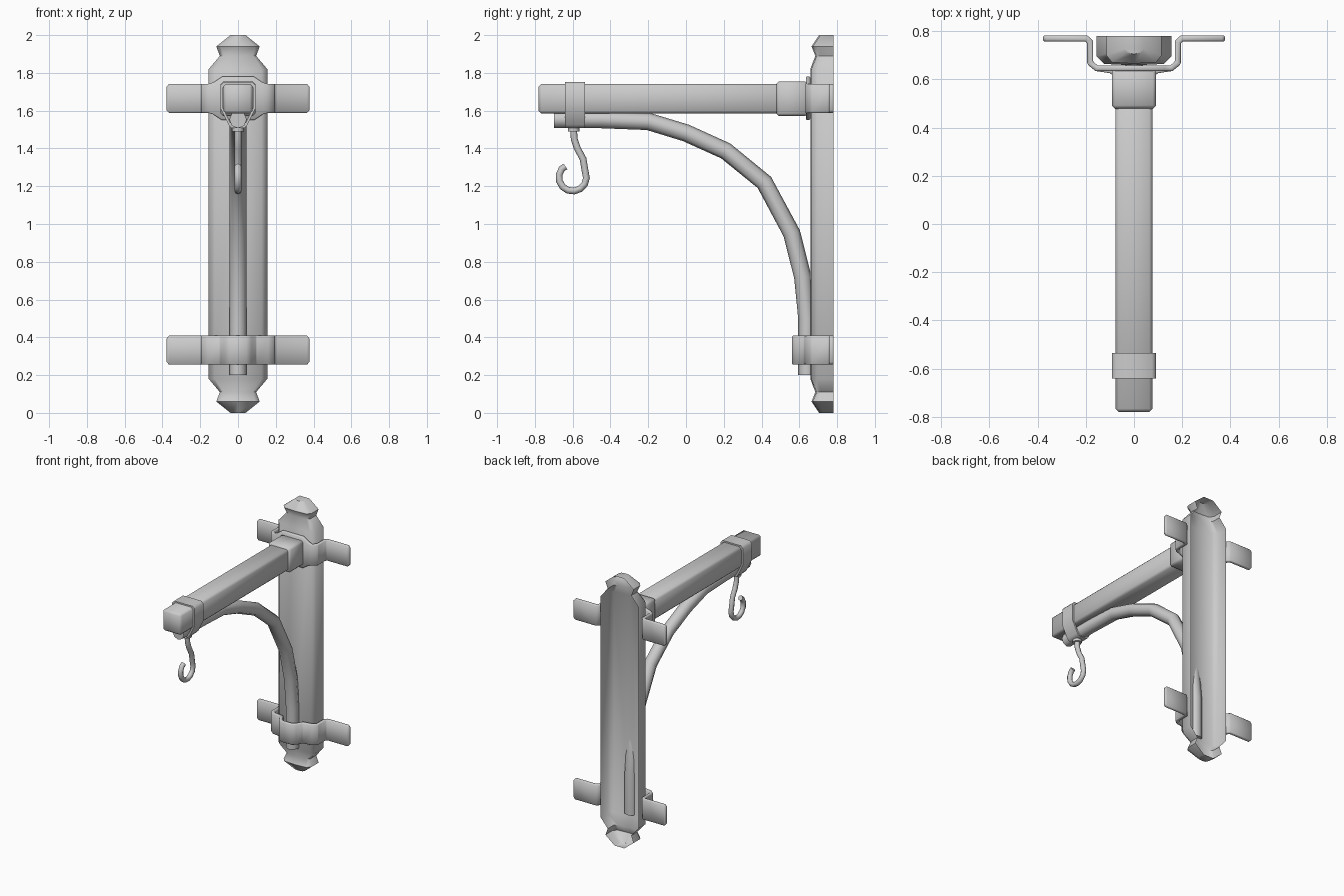
import bpy, bmesh, math
from mathutils import Vector

cube = bpy.data.objects.get("Cube")
if cube:
    bpy.data.objects.remove(cube, do_unlink=True)

grey = bpy.data.materials.new("grey_iron")
grey.use_nodes = True
grey.diffuse_color = (0.6, 0.6, 0.6, 1)
grey.node_tree.nodes["Principled BSDF"].inputs["Base Color"].default_value = (0.6, 0.6, 0.6, 1)


def finish(ob, angle=50):
    """Apply modifiers, assign the material and shade smoothly."""
    bpy.ops.object.select_all(action='DESELECT')
    ob.select_set(True)
    bpy.context.view_layer.objects.active = ob
    bpy.ops.object.convert(target='MESH')
    ob = bpy.context.object
    ob.data.materials.clear()
    ob.data.materials.append(grey)
    bpy.ops.object.shade_smooth_by_angle(angle=math.radians(angle))


def link(name, bm):
    me = bpy.data.meshes.new(name)
    bmesh.ops.recalc_face_normals(bm, faces=bm.faces)
    bm.to_mesh(me)
    bm.free()
    ob = bpy.data.objects.new(name, me)
    bpy.context.collection.objects.link(ob)
    return ob


def loft(bm, rows, closed=False):
    """Skin consecutive rows of points; return the vertex rows."""
    vr = [[bm.verts.new(p) for p in r] for r in rows]
    n = len(vr[0])
    for a, b in zip(vr, vr[1:]):
        for i in range(n if closed else n - 1):
            j = (i + 1) % n
            bm.faces.new((a[i], a[j], b[j], b[i]))
    return vr


def bevel(ob, width, segments=1):
    m = ob.modifiers.new("edge", 'BEVEL')
    m.width, m.segments = width, segments
    m.limit_method = 'ANGLE'
    m.angle_limit = math.radians(50)


def box(name, x, y0, y1, z0, z1, width):
    bm = bmesh.new()
    rows = [[(-x, y, z0), (x, y, z0), (x, y, z1), (-x, y, z1)] for y in (y0, y1)]
    for r in loft(bm, rows, True):
        bm.faces.new(r)
    ob = link(name, bm)
    bevel(ob, width)
    finish(ob)


def tube(name, points, radius, resolution):
    """Round bar following a path in the side plane."""
    cu = bpy.data.curves.new(name, 'CURVE')
    cu.dimensions = '3D'
    cu.bevel_depth, cu.bevel_resolution = radius, resolution
    cu.use_fill_caps = True
    sp = cu.splines.new('POLY')
    sp.points.add(len(points) - 1)
    for p, (y, z) in zip(sp.points, points):
        p.co = (0, y, z, 1)
    ob = bpy.data.objects.new(name, cu)
    bpy.context.collection.objects.link(ob)
    finish(ob)


def strap(name, half, z):
    """Bent flat band; half lists (x, y, half height) from the centre out."""
    path = [(-x, y, h) for x, y, h in reversed(half)] + half
    bm = bmesh.new()
    loft(bm, [[(x, y, z - h), (x, y, z + h)] for x, y, h in path])
    ob = link(name, bm)
    m = ob.modifiers.new("thickness", 'SOLIDIFY')
    m.thickness, m.offset = 0.024, 0
    m.use_even_offset = True
    bevel(ob, 0.005)
    finish(ob)


# Wall post: hollow shell, open at the back, with notched finials
ends = [(0, .04, .705), (.06, .115, .665), (.11, .096, .685), (.18, .155, .658)]
levels = ends + [(2 - z, w, f) for z, w, f in reversed(ends)]
rows = []
for z, w, f in levels:
    c = (0.78 - f) * 0.3
    rows.append([(-w, .78, z), (-w, f + c, z), (-w * .8, f + .006, z), (0, f, z),
                 (w * .8, f + .006, z), (w, f + c, z), (w, .78, z)])
bm = bmesh.new()
vr = loft(bm, rows)
for r in (vr[0], vr[-1]):
    bm.faces.new(r)
post = link("wall_post", bm)
# Shell faces point outwards
if max(post.data.polygons, key=lambda p: -p.center.y * p.area).normal.y > 0:
    post.data.flip_normals()
finish(post)

# Horizontal arm and its socket
box("arm", .077, -.78, .655, 1.585, 1.742, .014)
box("arm_socket", .092, .478, .645, 1.572, 1.755, .014)

# Wall straps
tail = [(.155, .646, .077), (.182, .668, .077), (.182, .755, .077),
        (.198, .77, .077), (.365, .77, .077), (.378, .77, .062)]
strap("upper_strap", [(.085, .646, .115), (.13, .646, .085)] + tail, 1.665)
strap("lower_strap", [(.04, .574, .077), (.062, .59, .077), (.088, .636, .077)] + tail, .332)

# Curved brace under the arm
brace = [(-.70, 1.553), (-.45, 1.553), (-.2, 1.543), (0, 1.482), (.21, 1.387),
         (.415, 1.22), (.56, .95), (.618, .72), (.64, .5), (.64, .2)]
tube("curved_brace", brace, .046, 2)

# Hanger ring around arm and brace
side = [(.075, 1.752), (.092, 1.735), (.092, 1.61), (.05, 1.525), (.035, 1.508)]
outline = side + [(-x, z) for x, z in reversed(side)]
mid = Vector((0, 1.635))
inner = [mid + (Vector(p) - mid) * .86 for p in outline]
bm = bmesh.new()
y0, y1 = -.64, -.535
rows = [[(x, y, z) for x, z in ring]
        for ring, y in ((outline, y0), (outline, y1), (inner, y1), (inner, y0), (outline, y0))]
loft(bm, rows, True)
bmesh.ops.remove_doubles(bm, verts=bm.verts, dist=1e-5)
finish(link("hanger_ring", bm))

# Hook with its collar
tube("hook_collar", [(-.595, 1.525), (-.595, 1.49)], .032, 3)
hook = [(-.595, 1.5), (-.592, 1.45), (-.575, 1.40), (-.545, 1.345)]
for i in range(10):
    a = math.radians(25 - i * 27)
    hook.append((-.6 + .073 * math.cos(a), 1.247 + .073 * math.sin(a)))
hook.append((-.638, 1.305))
tube("hook", hook, .018, 2)
